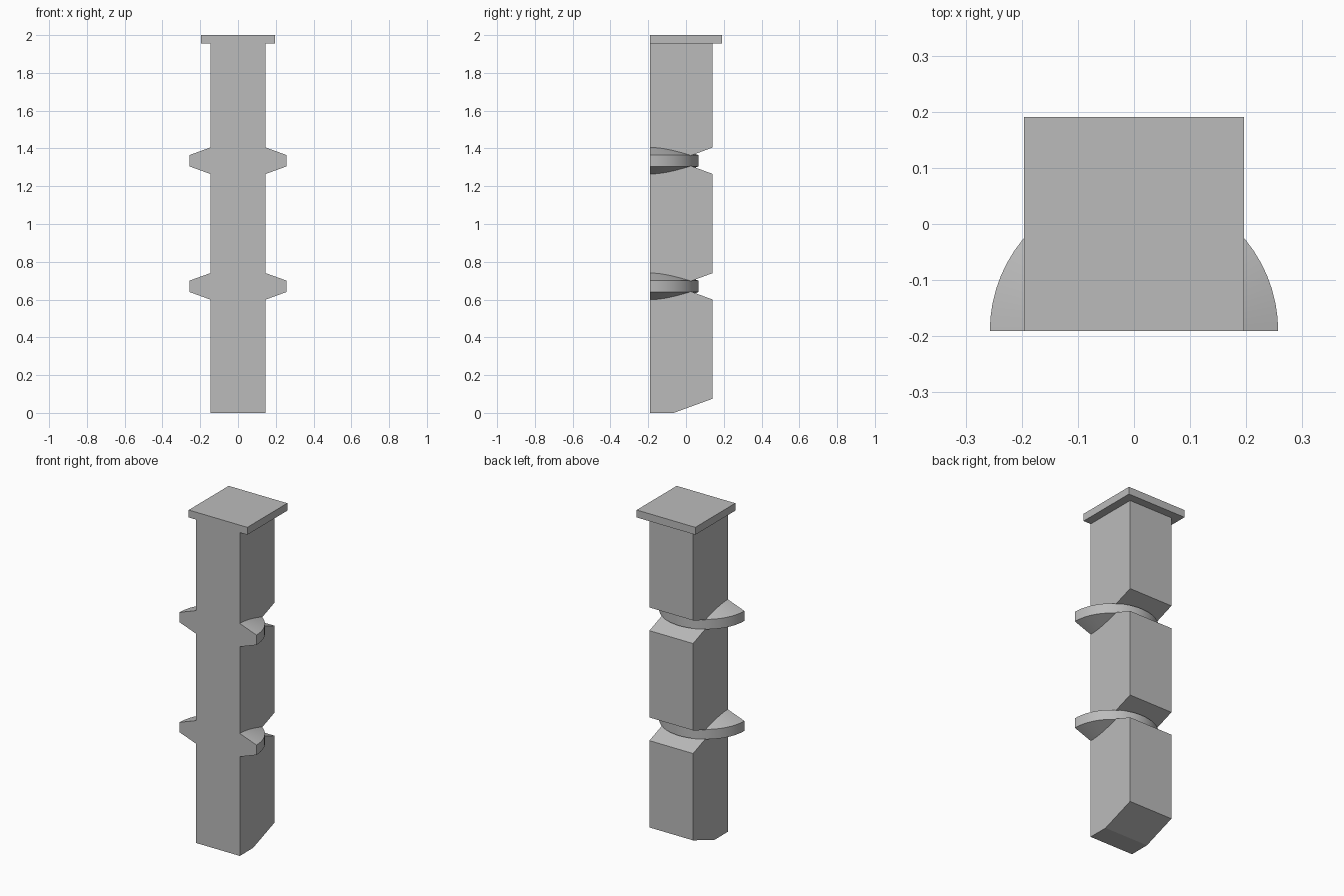
import bpy, bmesh
from math import sin, cos, pi, radians

cube = bpy.data.objects.get("Cube")
if cube:
    bpy.data.objects.remove(cube, do_unlink=True)

FRONT = -0.191          # shared flat front plane
RING_HEIGHTS = (0.67, 1.335)

grey = bpy.data.materials.new("plain grey")
grey.use_nodes = True
grey.diffuse_color = (0.5, 0.5, 0.5, 1)
grey.node_tree.nodes["Principled BSDF"].inputs["Base Color"].default_value = (0.5, 0.5, 0.5, 1)


def make_object(name, bm):
    bmesh.ops.recalc_face_normals(bm, faces=bm.faces)
    mesh = bpy.data.meshes.new(name)
    bm.to_mesh(mesh)
    bm.free()
    mesh.materials.append(grey)
    obj = bpy.data.objects.new(name, mesh)
    bpy.context.collection.objects.link(obj)
    return obj


def extrude_side_profile(name, profile, half_width):
    """Extrude a (y, z) outline across x."""
    bm = bmesh.new()
    face = bm.faces.new([bm.verts.new((-half_width, y, z)) for y, z in profile])
    result = bmesh.ops.extrude_face_region(bm, geom=[face])
    verts = [v for v in result["geom"] if isinstance(v, bmesh.types.BMVert)]
    bmesh.ops.translate(bm, verts=verts, vec=(2 * half_width, 0, 0))
    return make_object(name, bm)


def half_ring(name, height, steps=32):
    """Half disc with a straight rim and conical top and bottom."""
    section = [(0.1, -0.087), (0.257, -0.03), (0.257, 0.03), (0.1, 0.087)]
    bm = bmesh.new()
    rows = []
    for i in range(steps + 1):
        a = pi * i / steps
        rows.append([bm.verts.new((r * cos(a), FRONT + r * sin(a), height + z))
                     for r, z in section])
    for a, b in zip(rows, rows[1:]):
        for j in range(3):
            bm.faces.new((a[j], b[j], b[j + 1], a[j + 1]))
    # close the flat front and the hidden core
    bm.faces.new(rows[0] + rows[-1][::-1])
    bm.faces.new([row[0] for row in rows])
    bm.faces.new([row[3] for row in rows])
    obj = make_object(name, bm)
    bpy.ops.object.select_all(action='DESELECT')
    obj.select_set(True)
    bpy.context.view_layer.objects.active = obj
    bpy.ops.object.shade_smooth_by_angle(angle=radians(15))
    return obj


# Square post with a chamfered foot and a wedge notch behind each ring
outline = [(FRONT, 0), (-0.065, 0), (0.141, 0.075)]
for h in RING_HEIGHTS:
    outline += [(0.141, h - 0.07), (0.0, h - 0.018), (0.0, h + 0.018), (0.141, h + 0.07)]
outline += [(0.141, 1.955), (FRONT, 1.955)]
extrude_side_profile("post", outline, 0.146)

# Flat cap
extrude_side_profile("cap", [(FRONT, 1.955), (0.191, 1.955), (0.191, 2), (FRONT, 2)], 0.196)

# Half rings around the post
for name, h in zip(("lower_ring", "upper_ring"), RING_HEIGHTS):
    half_ring(name, h)
